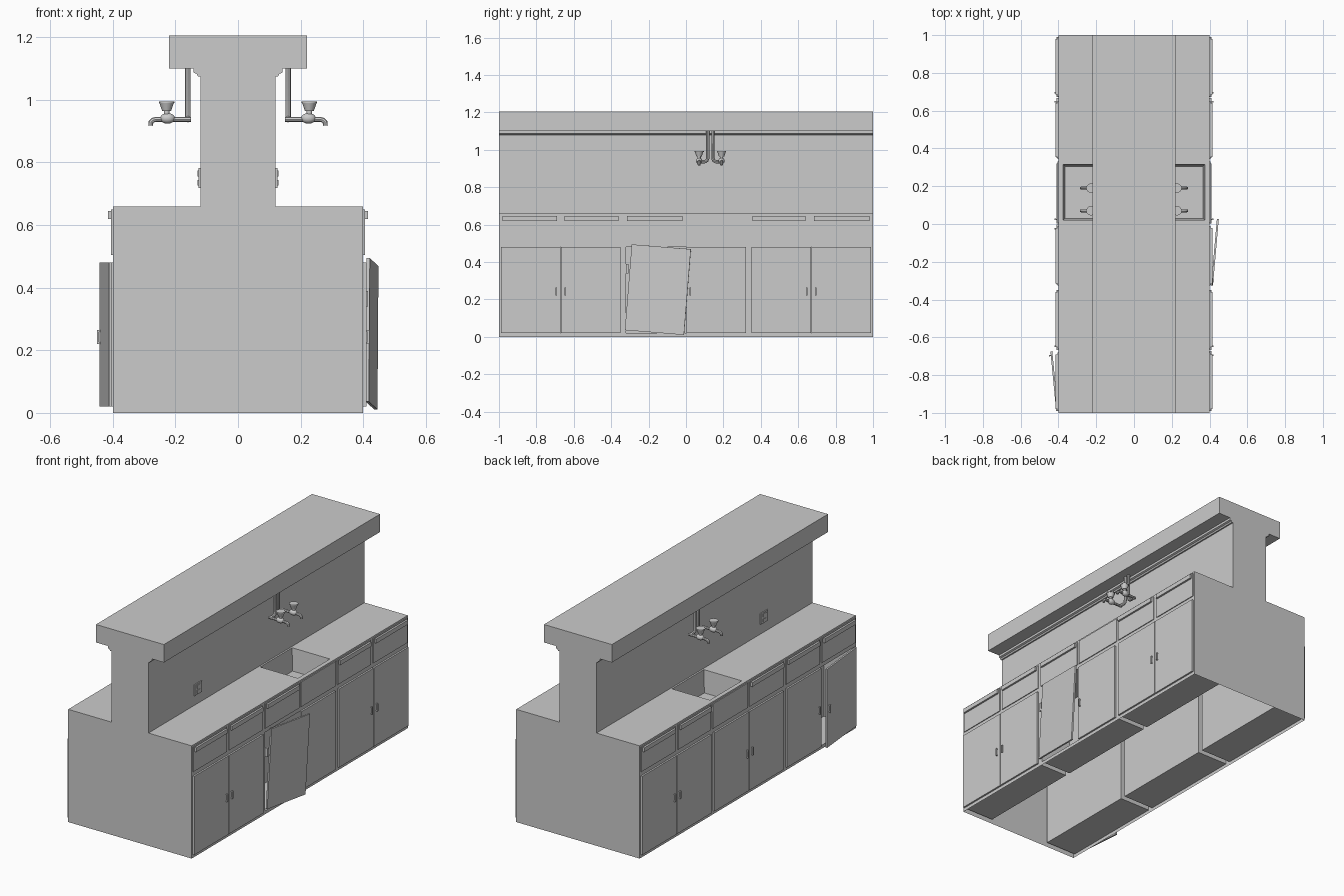
import bpy, bmesh
from math import radians
from mathutils import Matrix, Vector

if "Cube" in bpy.data.objects:
    bpy.data.objects.remove(bpy.data.objects["Cube"])


def finish(name, bm):
    bmesh.ops.remove_doubles(bm, verts=bm.verts, dist=1e-5)
    bmesh.ops.recalc_face_normals(bm, faces=bm.faces)
    me = bpy.data.meshes.new(name)
    bm.to_mesh(me)
    bm.free()
    ob = bpy.data.objects.new(name, me)
    bpy.context.collection.objects.link(ob)
    return ob


def face(bm, pts):
    bm.faces.new([bm.verts.new(p) for p in pts])


def add_box(bm, lo, hi):
    lo, hi = Vector(lo), Vector(hi)
    m = Matrix.Translation((lo + hi) / 2) @ Matrix.Diagonal((*(hi - lo), 1))
    bmesh.ops.create_cube(bm, size=1, matrix=m)


def box(name, lo, hi):
    bm = bmesh.new()
    add_box(bm, lo, hi)
    return finish(name, bm)


def panel(bm, us, vs, holes, place):
    """Flat grid panel with some cells left open."""
    for i in range(len(us) - 1):
        for j in range(len(vs) - 1):
            if (i, j) not in holes:
                u0, u1, v0, v1 = us[i], us[i + 1], vs[j], vs[j + 1]
                face(bm, [place(*p) for p in ((u0, v0), (u1, v0), (u1, v1), (u0, v1))])


def recess(bm, rim, floor):
    """Five-sided pocket between a rim loop and a floor loop."""
    for i in range(4):
        k = (i + 1) % 4
        face(bm, [rim[i], rim[k], floor[k], floor[i]])
    face(bm, floor)


def mirror_x(ob):
    ob.modifiers.new("mirror", "MIRROR").merge_threshold = 0.0001
    return ob


# Carcass: open-bottomed half shell with cupboard niches and a sink, mirrored
bays = [(-0.99, -0.35), (-0.32, 0.32), (0.35, 0.99)]
profile = [(0.4, 0.66), (0.12, 0.66), (0.12, 1.075), (0.128, 1.075), (0.132, 1.083),
           (0.142, 1.087), (0.142, 1.10), (0.22, 1.10), (0.22, 1.205), (0, 1.205)]
bm = bmesh.new()
ys = [-1] + [y for b in bays for y in b] + [1]
panel(bm, ys, [0, 0.02, 0.48, 0.66], {(1, 1), (3, 1), (5, 1)}, lambda y, z: (0.4, y, z))
for y0, y1 in bays:
    corners = [(y0, 0.02), (y1, 0.02), (y1, 0.48), (y0, 0.48)]
    recess(bm, [(0.4, *c) for c in corners], [(0.2, *c) for c in corners])
panel(bm, [0.12, 0.13, 0.375, 0.4], [-1, 0.02, 0.315, 1], {(1, 1)}, lambda x, y: (x, y, 0.66))
recess(bm, [(0.13, 0.02, 0.66), (0.375, 0.02, 0.66), (0.375, 0.315, 0.66), (0.13, 0.315, 0.66)],
       [(0.14, 0.03, 0.53), (0.365, 0.03, 0.53), (0.365, 0.305, 0.53), (0.14, 0.305, 0.53)])
for (x0, z0), (x1, z1) in zip(profile[1:], profile[2:]):
    face(bm, [(x0, -1, z0), (x1, -1, z1), (x1, 1, z1), (x0, 1, z0)])
for y in (-1, 1):
    face(bm, [(x, y, z) for x, z in [(0, 0), (0.4, 0)] + profile])
mirror_x(finish("counter_and_wall", bm))

# Drawer fronts with long pull strips on both sides
for i, (y0, y1) in enumerate([(-0.99, -0.68), (-0.66, -0.35), (-0.325, -0.01),
                              (0.345, 0.65), (0.675, 0.99)]):
    mirror_x(box(f"drawer_front_{i}", (0.396, y0, 0.505), (0.405, y1, 0.65)))
    mirror_x(box(f"drawer_pull_{i}", (0.40, y0 + 0.01, 0.62), (0.416, y1 - 0.01, 0.645)))
mirror_x(box("sink_apron", (0.396, 0.005, 0.505), (0.405, 0.33, 0.65)))


def door(name, width, pull, x_side):
    """Door hinged at local y = 0, reaching along +y or -y; pull near the free edge."""
    bm = bmesh.new()
    add_box(bm, (0, min(0, width), 0), (0.01, max(0, width), 0.46))
    if pull:
        y = width - 0.022 * (1 if width > 0 else -1)
        add_box(bm, (0.014, y - 0.004, 0.2), (0.02, y + 0.004, 0.245))
        for z in (0.2, 0.239):
            add_box(bm, (0.008, y - 0.003, z), (0.016, y + 0.003, z + 0.006))
    for v in bm.verts:
        v.co.x *= x_side
    return finish(name, bm)


# Cupboard doors: one loose on the right, one ajar on the left
for side, label in ((1, "right"), (-1, "left")):
    for b, (y0, y1) in enumerate(bays):
        w = (y1 - y0) / 2 - 0.002
        loose = side == 1 and b == 1
        d = door(f"door_{label}_{b}_a", w, not loose, side)
        d.location = (side * 0.4, y0, 0.02)
        if loose:
            d.location = (0.408, -0.326, 0.036)
            d.rotation_euler = (radians(-4.6), 0, radians(-5))
        elif side == -1 and b == 0:
            d.location.x = -0.402
            d.rotation_euler.z = radians(5.5)
        d = door(f"door_{label}_{b}_b", -w, True, side)
        d.location = (side * 0.4, y1, 0.02)
box("bare_hinge", (0.40, -0.322, 0.34), (0.416, -0.308, 0.39))

# Wall socket
mirror_x(box("socket_plate", (0.118, -0.58, 0.718), (0.126, -0.513, 0.782)))
for i, z in enumerate((0.735, 0.765)):
    mirror_x(box(f"socket_outlet_{i}", (0.12, -0.56, z - 0.009), (0.129, -0.533, z + 0.009)))


def tube(name, pts, radius):
    cu = bpy.data.curves.new(name, "CURVE")
    cu.dimensions = "3D"
    cu.bevel_depth, cu.bevel_resolution, cu.use_fill_caps = radius, 2, True
    sp = cu.splines.new("POLY")
    sp.points.add(len(pts) - 1)
    for p, c in zip(sp.points, pts):
        p.co = (*c, 1)
    ob = bpy.data.objects.new(name, cu)
    bpy.context.collection.objects.link(ob)
    smooth(ob, convert=True)
    return ob


def smooth(ob, convert=False):
    bpy.ops.object.select_all(action="DESELECT")
    ob.select_set(True)
    bpy.context.view_layer.objects.active = ob
    if convert:
        bpy.ops.object.convert(target="MESH")
    bpy.ops.object.shade_smooth_by_angle(angle=radians(40))


# Twin taps fed from the shelf above each sink
for side, label in ((1, "right"), (-1, "left")):
    for k, name in ((-1, "near"), (1, "far")):
        yp, yt = 0.13 + k * 0.014, 0.13 + k * 0.06
        tag = f"{label}_{name}"
        tube(f"tap_pipe_{tag}", [(side * 0.16, yp, 1.10), (side * 0.16, yp, 0.955),
             (side * 0.16, yp + k * 0.004, 0.943), (side * 0.16, yp + k * 0.014, 0.937),
             (side * 0.16, yt, 0.937)], 0.009)
        tube(f"tap_spout_{tag}", [(side * x, yt, z) for x, z in
             ((0.15, 0.938), (0.2, 0.938), (0.262, 0.938), (0.272, 0.935), (0.278, 0.929), (0.279, 0.918))], 0.008)
        bm = bmesh.new()
        at = Matrix.Translation
        bmesh.ops.create_uvsphere(bm, u_segments=16, v_segments=8, radius=0.017,
                                  matrix=at((side * 0.225, yt, 0.941)) @ Matrix.Diagonal((1.4, 1, 1, 1)))
        for r1, r2, z, h in ((0.009, 0.009, 0.958, 0.016), (0.014, 0.023, 0.977, 0.026),
                             (0.025, 0.025, 0.992, 0.005)):
            bmesh.ops.create_cone(bm, cap_ends=True, segments=12, radius1=r1, radius2=r2,
                                  depth=h, matrix=at((side * 0.228, yt, z)))
        smooth(finish(f"tap_body_{tag}", bm))
